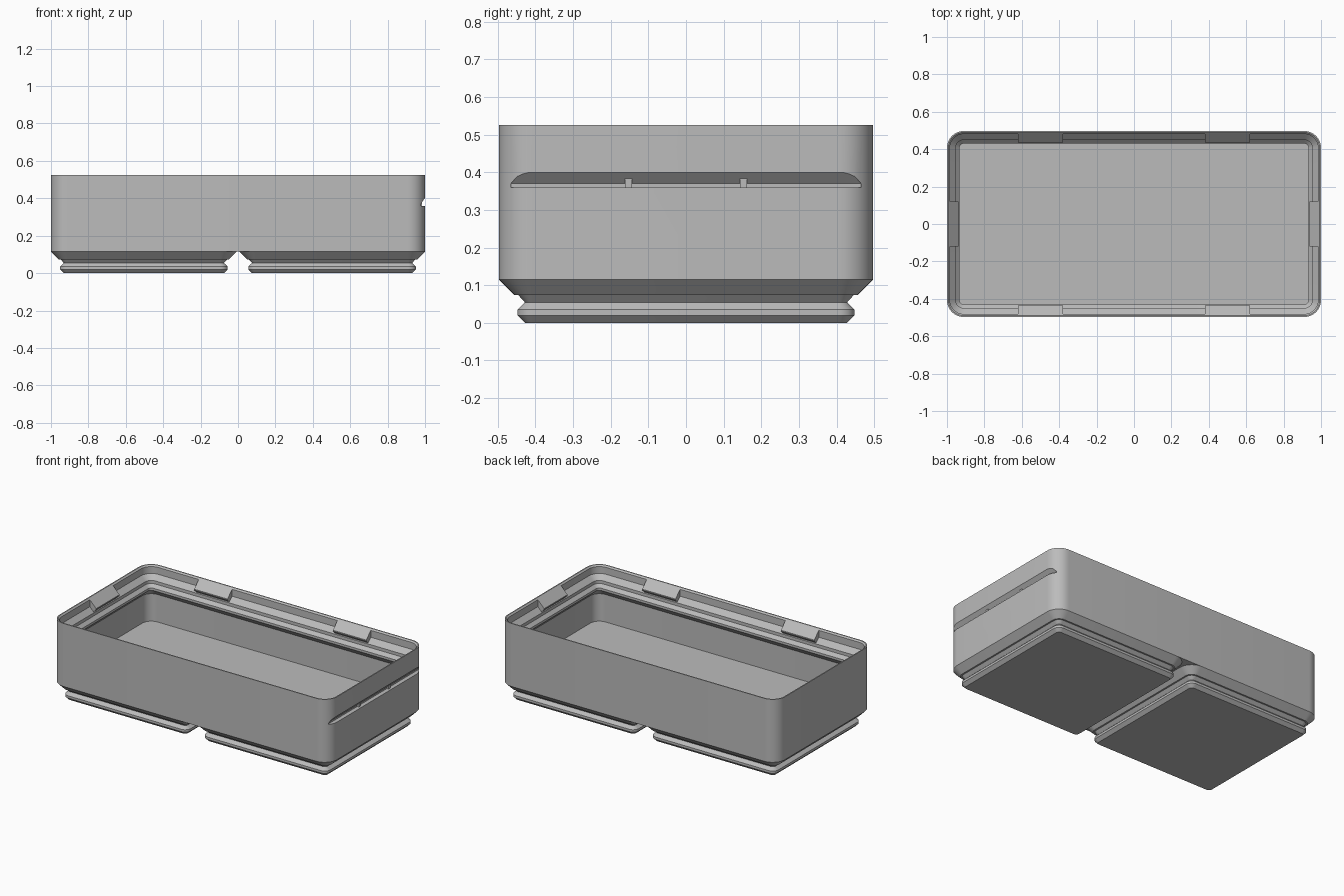
import bpy, bmesh, math
from mathutils import Vector

cube = bpy.data.objects.get("Cube")
if cube:
    bpy.data.objects.remove(cube, do_unlink=True)

HX, HY, RADIUS = 1.0, 0.497, 0.09
SEGMENTS = 10

grey = bpy.data.materials.new("matte_grey")
grey.use_nodes = True
COLOUR = (0.5, 0.5, 0.5, 1)
grey.diffuse_color = COLOUR
grey.node_tree.nodes["Principled BSDF"].inputs["Base Color"].default_value = COLOUR


def finish(name, bm, smooth=False):
    bmesh.ops.recalc_face_normals(bm, faces=bm.faces)
    mesh = bpy.data.meshes.new(name)
    bm.to_mesh(mesh)
    bm.free()
    mesh.materials.append(grey)
    obj = bpy.data.objects.new(name, mesh)
    bpy.context.collection.objects.link(obj)
    if smooth:
        shade(obj)
    return obj


def select(obj):
    bpy.ops.object.select_all(action='DESELECT')
    obj.select_set(True)
    bpy.context.view_layer.objects.active = obj


def shade(obj):
    select(obj)
    bpy.ops.object.shade_smooth_by_angle(angle=math.radians(25))


def ring(bm, hx, hy, inset, z, cx=0):
    """Rounded rectangle loop, moved inward by inset."""
    r = max(RADIUS - inset, 0.012)
    verts = []
    for i, (sx, sy) in enumerate([(1, 1), (-1, 1), (-1, -1), (1, -1)]):
        for k in range(SEGMENTS + 1):
            a = math.pi / 2 * (i + k / SEGMENTS)
            x = sx * (hx - inset - r) + r * math.cos(a)
            y = sy * (hy - inset - r) + r * math.sin(a)
            verts.append(bm.verts.new((cx + x, y, z)))
    return verts


def loft(name, profile, hx, hy, cx=0):
    """Skin rounded rectangles along (inset, height) pairs and cap the ends."""
    bm = bmesh.new()
    loops = [ring(bm, hx, hy, d, z, cx) for d, z in profile]
    for a, b in zip(loops, loops[1:]):
        n = len(a)
        for i in range(n):
            j = (i + 1) % n
            bm.faces.new((a[i], a[j], b[j], b[i]))
    bm.faces.new(loops[0])
    bm.faces.new(loops[-1])
    return finish(name, bm)


def prism(name, profile, normal, half, along, width):
    """Extrude an (inset, height) profile along a wall that faces normal."""
    n = Vector(normal)
    t = Vector((-n.y, n.x, 0))
    bm = bmesh.new()
    ends = []
    for s in (along - width / 2, along + width / 2):
        pts = [n * (half - d) + t * s + Vector((0, 0, z)) for d, z in profile]
        ends.append([bm.verts.new(p) for p in pts])
    a, b = ends
    for i in range(len(a)):
        j = (i + 1) % len(a)
        bm.faces.new((a[i], a[j], b[j], b[i]))
    bm.faces.new(a)
    bm.faces.new(b)
    return finish(name, bm)


# Open box: outer wall, stacking lip, undercut, inner wall and floor
BODY = [(0, 0.115), (0, 0.525), (0.007, 0.525), (0.016, 0.516),
        (0.016, 0.471), (0.047, 0.44), (0.047, 0.42), (0.067, 0.40),
        (0.067, 0.385), (0.026, 0.344), (0.026, 0.165)]
body = loft("box_body", BODY, HX, HY)

# Long slot with a sloped roof and tapered ends in the left wall
bm = bmesh.new()
for side in (-1, 1):
    for x, y, z in [(0.973, 0.465, 0.36), (0.973, 0.465, 0.37),
                    (1.02, 0.465, 0.36), (1.02, 0.465, 0.37),
                    (1.0, 0.44, 0.40), (1.02, 0.44, 0.40)]:
        bm.verts.new((x, side * y, z))
bmesh.ops.convex_hull(bm, input=bm.verts)
cutter = finish("slot_cutter", bm)
cutter.hide_render = True
cut = body.modifiers.new("slot", 'BOOLEAN')
cut.operation = 'DIFFERENCE'
cut.solver = 'EXACT'
cut.object = cutter
select(body)
bpy.ops.object.modifier_apply(modifier=cut.name)
bpy.data.objects.remove(cutter, do_unlink=True)
shade(body)

# Two small ribs bridging the slot
RIB = [(0.015, 0.355), (0.015, 0.386), (0.001, 0.40), (0.03, 0.40), (0.03, 0.355)]
for side, label in ((-1, "front"), (1, "back")):
    prism("slot_rib_" + label, RIB, (1, 0, 0), HX, side * 0.153, 0.019)

# Wedge-shaped catches inside the lip
CATCH = [(0.01, 0.519), (0.016, 0.516), (0.062, 0.47), (0.062, 0.463),
         (0.035, 0.436), (0.01, 0.436)]
for side, label in ((-1, "front"), (1, "back")):
    for place in (-0.5, 0.5):
        prism("catch_" + label, CATCH, (0, side, 0), HY, place, 0.24)
for side, label in ((-1, "right"), (1, "left")):
    prism("catch_" + label, CATCH, (side, 0, 0), HX, 0, 0.24)

# Two square feet with a groove all round
FOOT = [(0.069, 0), (0.049, 0.02), (0.049, 0.035), (0.069, 0.054),
        (0.051, 0.074), (0.041, 0.074), (0, 0.115), (0, 0.118)]
for side, label in ((-1, "right"), (1, "left")):
    foot = loft("foot_" + label, FOOT, HY, HY, side * (HX - HY))
    shade(foot)
